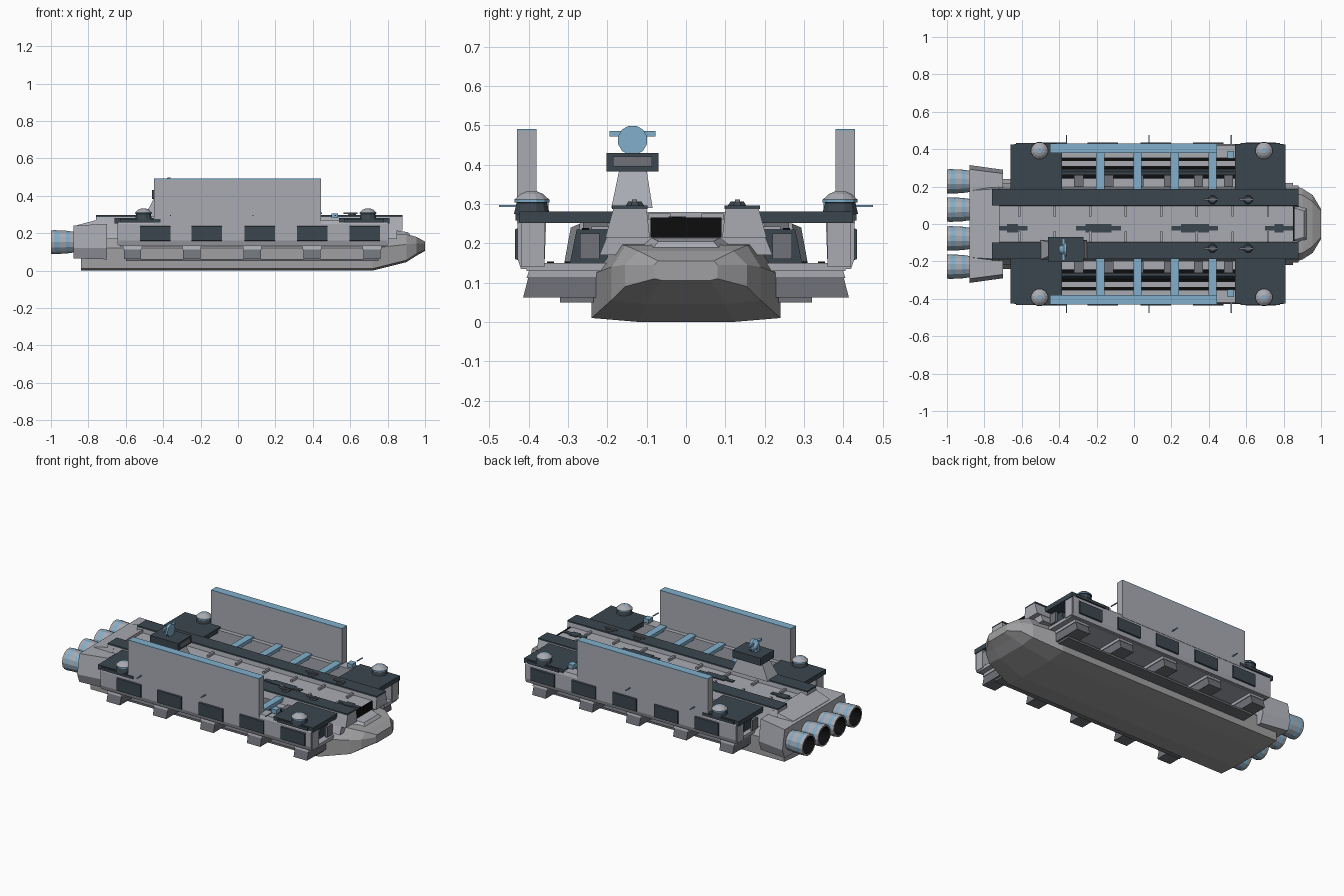
import bpy, bmesh, math
from mathutils import Vector

if "Cube" in bpy.data.objects:
    bpy.data.objects.remove(bpy.data.objects["Cube"])


def material(name, r, g, b):
    m = bpy.data.materials.new(name)
    m.diffuse_color = (r, g, b, 1)
    m.use_nodes = True
    m.node_tree.nodes["Principled BSDF"].inputs["Base Color"].default_value = m.diffuse_color
    return m


LIGHT = material("light grey", 0.40, 0.41, 0.45)
HULL = material("hull grey", 0.35, 0.35, 0.36)
MID = material("mid grey", 0.16, 0.17, 0.19)
DARK = material("dark slate", 0.045, 0.062, 0.078)
BLUE = material("pale blue", 0.22, 0.43, 0.60)
BLACK = material("black", 0.004, 0.004, 0.004)


def finish(name, bm, mats):
    bmesh.ops.recalc_face_normals(bm, faces=bm.faces[:])
    me = bpy.data.meshes.new(name)
    bm.to_mesh(me)
    bm.free()
    for m in mats:
        me.materials.append(m)
    ob = bpy.data.objects.new(name, me)
    bpy.context.collection.objects.link(ob)
    return ob


def loft(name, sections, mat, sides=(1,)):
    """Skin a list of closed cross-sections; sides=(1,-1) adds the copy mirrored in y."""
    bm = bmesh.new()
    for s in sides:
        rings = [[bm.verts.new((x, y * s, z)) for x, y, z in sec] for sec in sections]
        n = len(rings[0])
        for a, b in zip(rings, rings[1:]):
            for i in range(n):
                j = (i + 1) % n
                bm.faces.new((a[i], a[j], b[j], b[i]))
        bm.faces.new(rings[0])
        bm.faces.new(rings[-1])
    return finish(name, bm, [mat])


def prism(name, x0, x1, profile, mat, sides=(1, -1)):
    return loft(name, [[(x, y, z) for y, z in profile] for x in (x0, x1)], mat, sides)


def box(name, x0, x1, y0, y1, z0, z1, mat, sides=(1, -1)):
    return prism(name, x0, x1, [(y0, z0), (y1, z0), (y1, z1), (y0, z1)], mat, sides)


def lathe(name, centre, axis, profile, seg=12):
    """profile: (distance along axis, radius, material of the band that follows)."""
    bm = bmesh.new()
    mats = []
    rings = []
    rot = Vector((0, 0, 1)).rotation_difference(Vector(axis))
    for h, r, m in profile:
        rings.append([bm.verts.new(Vector(centre) + rot @ Vector(
            (r * math.cos(math.tau * (i + .5) / seg), r * math.sin(math.tau * (i + .5) / seg), h)))
            for i in range(seg)])
        if m not in mats:
            mats.append(m)
    for k in range(len(rings) - 1):
        for i in range(seg):
            j = (i + 1) % seg
            f = bm.faces.new((rings[k][i], rings[k][j], rings[k + 1][j], rings[k + 1][i]))
            f.material_index = mats.index(profile[k][2])
    for ring, m in ((rings[0], profile[0][2]), (rings[-1], profile[-1][2])):
        bm.faces.new(ring).material_index = mats.index(m)
    return finish(name, bm, mats)


# Main hull with faceted nose: x, keel half width, keel z, chine half width, z, shoulder z, deck half width, z
def hull_section(x, kw, kz, cw, cz, sz, dw, dz):
    half = [(kw, kz), (cw, cz), (cw, sz), (dw, dz)]
    return [(x, y, z) for y, z in half] + [(x, -y, z) for y, z in reversed(half)]


loft("hull", [hull_section(*s) for s in (
    (-0.84, .12, 0, .24, .01, .12, .18, .20), (0.72, .12, 0, .24, .01, .12, .18, .20),
    (0.90, .10, .045, .19, .055, .14, .155, .195), (0.955, .08, .08, .155, .09, .145, .12, .18),
    (1.0, .06, .105, .08, .11, .145, .07, .155))], HULL)
loft("nose_step", [[(0.84, -.12, .19), (0.84, .12, .19), (0.84, .09, .215), (0.84, -.09, .215)],
                   [(0.93, -.09, .18), (0.93, .09, .18), (0.91, .07, .205), (0.91, -.07, .205)]], LIGHT)

# Upper deck, trough and rails
prism("upper_hull", -0.78, 0.85, [(-.22, .17), (.22, .17), (.20, .22), (-.20, .22)], LIGHT, (1,))
box("centre_deck", -0.74, 0.85, -.10, .10, .21, .262, LIGHT, (1,))
box("bow_opening", 0.85, 0.858, -.09, .09, .215, .265, BLACK, (1,))
prism("rail", -0.76, 0.88, [(.092, .215), (.205, .215), (.185, .287), (.10, .287)], LIGHT)
box("rail_top", -0.76, 0.88, .098, .188, .287, .296, DARK)
for x0, x1 in ((-.73, -.57), (-.31, -.07), (.20, .45), (.70, .85)):
    box("deck_marking", x0, x1, -.035, -.01, .262, .267, DARK, (1,))
    box("deck_marking_wide", x0 + .05, x1 - .05, -.045, 0, .262, .268, DARK, (1,))
for i in range(8):
    x = -.62 + i * .19
    box("deck_rib", x, x + .012, .04, .095, .262, .276, LIGHT)

# Side pods: floor, outer wall, inner rack, end plates
box("pod_floor", -0.63, 0.80, .20, .405, .13, .15, LIGHT)
prism("pod_wall", -0.64, 0.80, [(.36, .135), (.42, .135), (.428, .16), (.428, .25), (.42, .27), (.355, .27)], LIGHT)
prism("pod_rack", -0.60, 0.76, [(.20, .15), (.295, .15), (.278, .235), (.20, .235)], DARK)
box("rack_ledge", -0.62, 0.78, .19, .24, .235, .243, LIGHT)
for y in (.255, .30, .345):
    box("bay_slot", -0.40, 0.56, y - .009, y + .009, .148 if y > .29 else .23, .154 if y > .29 else .239, BLACK)
for x0, x1 in ((-.66, -.385), (.54, .81)):
    box("end_plate", x0, x1, .18, .425, .252, .281, DARK)
    box("end_plate_lip", x0 + .03, x1 - .03, .41, .434, .258, .275, DARK)
for x in (-.645, .785):
    box("end_post", x, x + .02, .36, .42, .14, .255, LIGHT)
    box("end_rack_cover", x, x + .015, .22, .27, .16, .225, MID)

# Blue cross struts over the bay
for x in (-.18, .018, .218, .42):
    box("cross_strut", x - .022, x + .022, .18, .39, .258, .28, BLUE)
for i in range(6):
    x = -.32 + i * .16
    box("rack_box", x, x + .05, .20, .262, .235, .252, MID)

# Tall side shields with blue top edge
box("shield", -0.45, 0.445, .38, .43, .25, .485, LIGHT)
box("shield_top", -0.45, 0.445, .38, .43, .485, .491, BLUE)

# Outer hatches and lower brackets, five per side
for x in (-.525, -.248, .036, .315, .597):
    prism("side_hatch", x, x + .163, [(.42, .155), (.435, .16), (.435, .235), (.42, .243)], DARK)
for x in (-.61, -.293, .03, .35, .67):
    prism("lower_bracket", x, x + .092, [(.22, .062), (.414, .062), (.393, .145), (.22, .145)], MID)
    prism("bracket_cap", x - .004, x + .096, [(.21, .112), (.405, .112), (.393, .15), (.21, .15)], LIGHT)
box("bracket_keel", -0.6, 0.75, .235, .32, .05, .062, MID)

# Dome turrets and small fittings
for x in (-.505, .695):
    for s in (1, -1):
        lathe("turret", (x, .392 * s, .275), (0, 0, 1),
              [(0, .047, DARK), (.028, .04, DARK), (.029, .046, BLUE), (.036, .046, LIGHT),
               (.05, .03, LIGHT), (.057, .014, BLUE)])
for x in (-.36, .08, .52):
    box("side_antenna", x - .003, x + .003, .42, .475, .292, .297, BLUE)
box("shield_stub", .50, .535, .35, .39, .28, .305, BLUE)
for x in (.42, .61):
    for s in (1, -1):
        lathe("rail_gun_base", (x, .13 * s, .296), (0, 0, 1), [(0, .025, DARK), (.01, .018, DARK)], 8)
    box("rail_gun", x - .045, x + .03, .125, .137, .303, .311, MID)

# Sensor tower on the right rail
loft("tower_base", [[(-.50, -.19, .29), (-.25, -.19, .29), (-.25, -.085, .29), (-.50, -.085, .29)],
                    [(-.45, -.17, .385), (-.29, -.17, .385), (-.29, -.10, .385), (-.45, -.10, .385)]], LIGHT)
box("tower_head", -.46, -.27, -.202, -.07, .383, .43, DARK, (1,))
box("tower_window", -.27, -.264, -.185, -.087, .395, .42, MID, (1,))
lathe("sensor_dish", (-.40, -.136, .462), (1, 0, 0),
      [(0, .015, BLUE), (.025, .038, BLUE), (.04, .038, BLUE)], 12)
box("sensor_bar", -.385, -.37, -.195, -.077, .472, .486, BLUE, (1,))
box("sensor_mast", -.40, -.37, -.15, -.122, .425, .45, BLUE, (1,))

# Engine block and four bells
loft("engine_block", [[(x, y, z) for y, z in ((-w * .93, z0), (w * .93, z0), (w, .12), (w * .93, z1), (-w * .93, z1), (-w, .12))]
                      for x, w, z0, z1 in ((-.88, .315, .065, .24), (-.70, .29, .06, .25))], LIGHT)
loft("engine_fairing", [[(x, -w, .20), (x, w, .20), (x, w * .9, z), (x, -w * .9, z)]
                        for x, w, z in ((-.86, .20, .243), (-.72, .21, .28))], LIGHT)
for y in (-.228, -.077, .077, .228):
    lathe("engine_bell", (-.87, y, .152), (-1, 0, 0),
          [(0, .056, LIGHT), (.03, .06, BLUE), (.05, .063, LIGHT), (.085, .064, BLUE), (.11, .066, LIGHT),
           (.13, .064, LIGHT), (.13, .054, BLACK), (.05, .04, BLACK)], 14)
